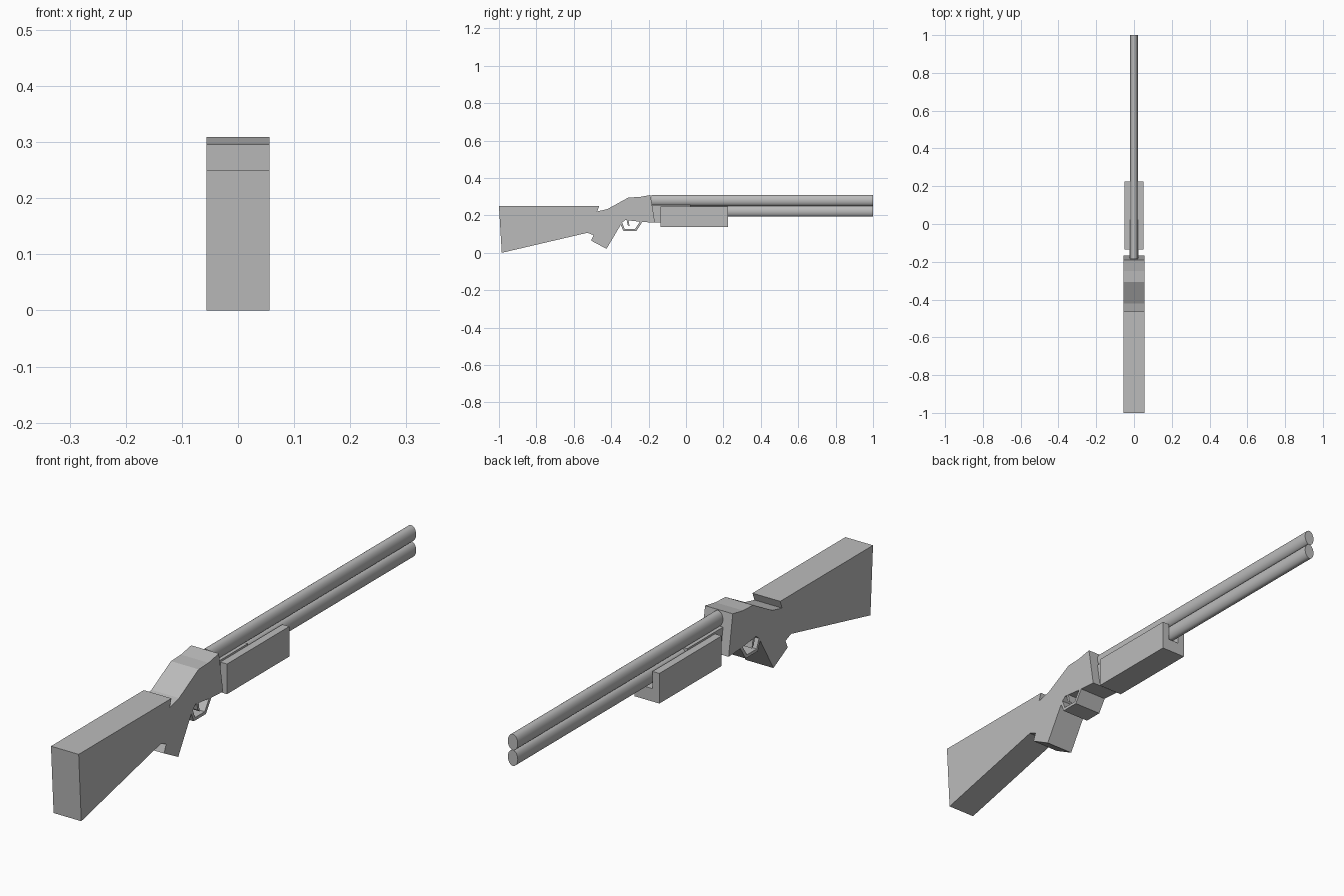
import bpy, bmesh, math

cube = bpy.data.objects.get("Cube")
if cube:
    bpy.data.objects.remove(cube, do_unlink=True)

grey = bpy.data.materials.new("plain grey")
grey.use_nodes = True
grey.diffuse_color = (0.5, 0.5, 0.5, 1)
grey.node_tree.nodes["Principled BSDF"].inputs["Base Color"].default_value = (0.5, 0.5, 0.5, 1)


def add_object(name, bm):
    bmesh.ops.recalc_face_normals(bm, faces=bm.faces)
    mesh = bpy.data.meshes.new(name)
    bm.to_mesh(mesh)
    bm.free()
    mesh.materials.append(grey)
    obj = bpy.data.objects.new(name, mesh)
    bpy.context.collection.objects.link(obj)
    return obj


def extrude_profile(name, points, start, offset):
    """Close a planar outline and extrude it into a solid."""
    bm = bmesh.new()
    face = bm.faces.new([bm.verts.new(start(a, b)) for a, b in points])
    new = bmesh.ops.extrude_face_region(bm, geom=[face])["geom"]
    verts = [v for v in new if isinstance(v, bmesh.types.BMVert)]
    bmesh.ops.translate(bm, verts=verts, vec=offset)
    return add_object(name, bm)


def side_profile(name, points, half_width):
    return extrude_profile(name, points, lambda y, z: (-half_width, y, z),
                           (2 * half_width, 0, 0))


def barrel(name, z, y0, y1, rx=0.02, rz=0.029, sides=32):
    ring = [(rx * math.cos(i * math.tau / sides), z + rz * math.sin(i * math.tau / sides))
            for i in range(sides)]
    obj = extrude_profile(name, ring, lambda x, h: (x, y0, h), (0, y1 - y0, 0))
    bpy.ops.object.select_all(action="DESELECT")
    obj.select_set(True)
    bpy.context.view_layer.objects.active = obj
    bpy.ops.object.shade_smooth_by_angle(angle=math.radians(40))


HALF = 0.056

# Stock, grip and receiver as one slab
side_profile("stock_and_receiver", [
    (-1, 0.25), (-0.985, 0), (-0.527, 0.107), (-0.495, 0.094), (-0.507, 0.065),
    (-0.425, 0.021), (-0.343, 0.16), (-0.325, 0.175), (-0.235, 0.165), (-0.166, 0.161),
    (-0.19, 0.309), (-0.25, 0.298), (-0.307, 0.296), (-0.42, 0.234),
    (-0.475, 0.221), (-0.464, 0.25)], HALF)

# Trigger guard strip
side_profile("trigger_guard", [
    (-0.352, 0.157), (-0.335, 0.117), (-0.265, 0.117), (-0.232, 0.168),
    (-0.246, 0.168), (-0.272, 0.128), (-0.328, 0.128), (-0.342, 0.163)], HALF)

# Trigger
side_profile("trigger", [
    (-0.318, 0.174), (-0.312, 0.15), (-0.301, 0.14), (-0.304, 0.155), (-0.307, 0.173)], HALF)

# Block joining the receiver to the barrels
side_profile("barrel_block", [
    (-0.185, 0.162), (0.025, 0.162), (0.025, 0.255), (-0.185, 0.255)], 0.023)

# Fore-end with a channel for the lower barrel
half_u = [(0.05, 0.138), (0.05, 0.248), (0.022, 0.248), (0.022, 0.185)]
outline = half_u + [(-x, z) for x, z in reversed(half_u)]
extrude_profile("fore_end", outline, lambda x, z: (x, -0.135, z), (0, 0.36, 0))

# Barrels
barrel("upper_barrel", 0.28, -0.185, 1)
barrel("lower_barrel", 0.222, -0.135, 1)
